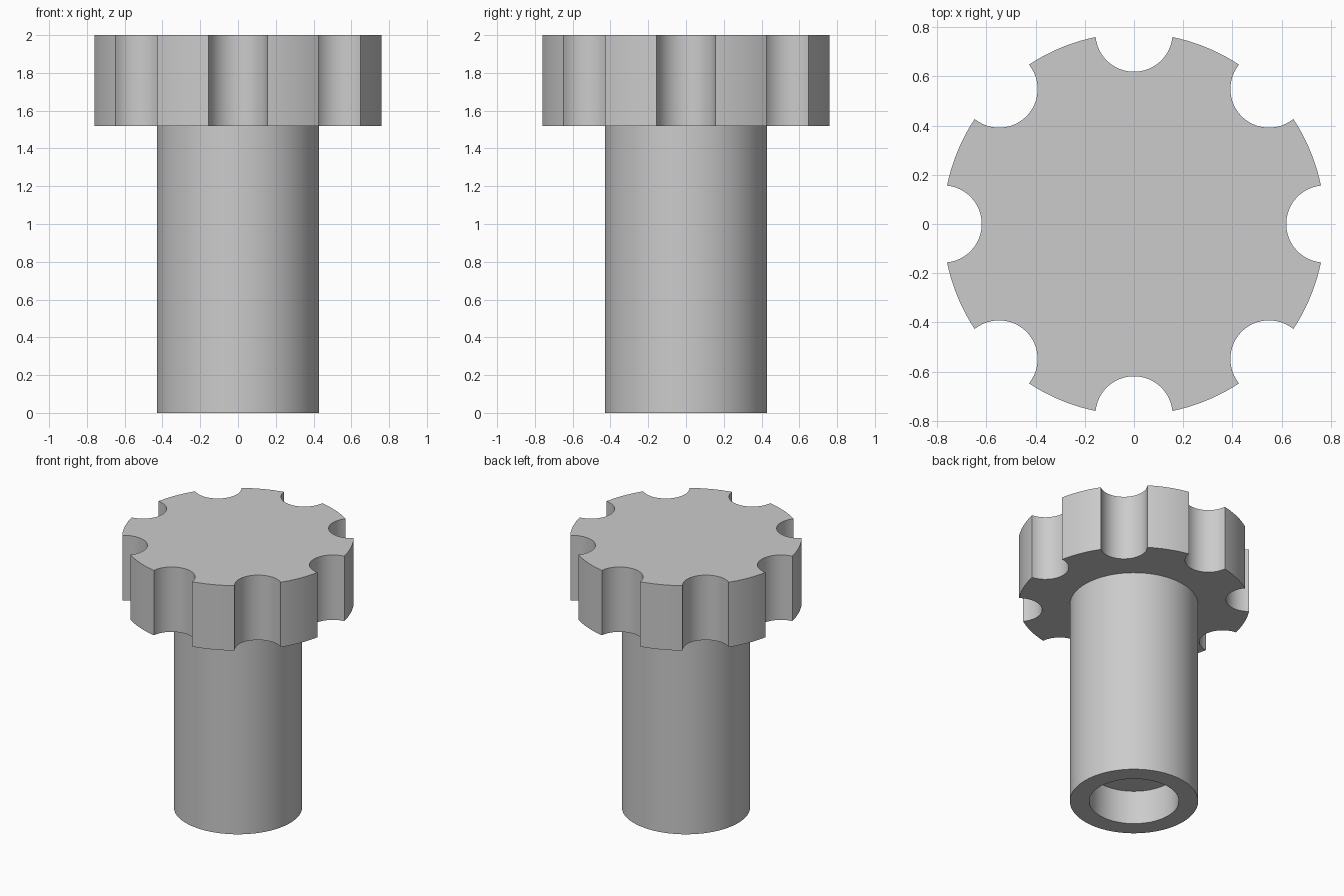
import bpy
import bmesh
from math import acos, asin, cos, sin, pi, radians
from mathutils import Vector, Matrix

cube = bpy.data.objects.get("Cube")
if cube:
    bpy.data.objects.remove(cube, do_unlink=True)

HEAD_R, NOTCH_R, NOTCHES = 0.776, 0.157, 8
HEAD_BOTTOM, TOP = 1.52, 2.0
STEM_R, BORE_R, BORE_DEPTH = 0.43, 0.30, 0.25

grey = bpy.data.materials.new("plain_grey")
grey.use_nodes = True
colour = (0.6, 0.6, 0.6, 1)
grey.diffuse_color = colour
grey.node_tree.nodes["Principled BSDF"].inputs["Base Color"].default_value = colour


def finish(bm, name):
    """Turn a bmesh into a smooth-shaded object with sharp edges kept."""
    bmesh.ops.recalc_face_normals(bm, faces=bm.faces)
    mesh = bpy.data.meshes.new(name)
    bm.to_mesh(mesh)
    bm.free()
    mesh.materials.append(grey)
    obj = bpy.data.objects.new(name, mesh)
    bpy.context.collection.objects.link(obj)
    bpy.ops.object.select_all(action="DESELECT")
    obj.select_set(True)
    bpy.context.view_layer.objects.active = obj
    bpy.ops.object.shade_smooth_by_angle(angle=radians(30))
    return obj


def scalloped_outline(notch_steps=24, rim_steps=10):
    """Circle with round finger notches centred on its rim."""
    half = 2 * asin(NOTCH_R / (2 * HEAD_R))
    start = acos(-NOTCH_R / (2 * HEAD_R))
    pitch = 2 * pi / NOTCHES
    sector = []
    for i in range(notch_steps + 1):
        t = (2 * pi - start) + (2 * start - 2 * pi) * i / notch_steps
        sector.append(Vector((HEAD_R + NOTCH_R * cos(t), NOTCH_R * sin(t), 0)))
    for i in range(1, rim_steps):
        a = half + (pitch - 2 * half) * i / rim_steps
        sector.append(Vector((HEAD_R * cos(a), HEAD_R * sin(a), 0)))
    return [Matrix.Rotation(k * pitch, 3, "Z") @ p
            for k in range(NOTCHES) for p in sector]


# Grip head: notched disc
bm = bmesh.new()
base = bm.faces.new([bm.verts.new((p.x, p.y, HEAD_BOTTOM)) for p in scalloped_outline()])
walls = bmesh.ops.extrude_face_region(bm, geom=[base], use_keep_orig=True)
raised = [g for g in walls["geom"] if isinstance(g, bmesh.types.BMVert)]
bmesh.ops.translate(bm, verts=raised, vec=(0, 0, TOP - HEAD_BOTTOM))
finish(bm, "grip_head")

# Stem: turned profile with a blind bore in its foot
bm = bmesh.new()
profile = [(0, BORE_DEPTH), (BORE_R, BORE_DEPTH), (BORE_R, 0),
           (STEM_R, 0), (STEM_R, HEAD_BOTTOM)]
verts = [bm.verts.new((r, 0, z)) for r, z in profile]
edges = [bm.edges.new(pair) for pair in zip(verts, verts[1:])]
bmesh.ops.spin(bm, geom=verts + edges, cent=(0, 0, 0), axis=(0, 0, 1),
               angle=2 * pi, steps=96, use_duplicate=False)
bmesh.ops.remove_doubles(bm, verts=bm.verts, dist=0.0001)
finish(bm, "stem")
